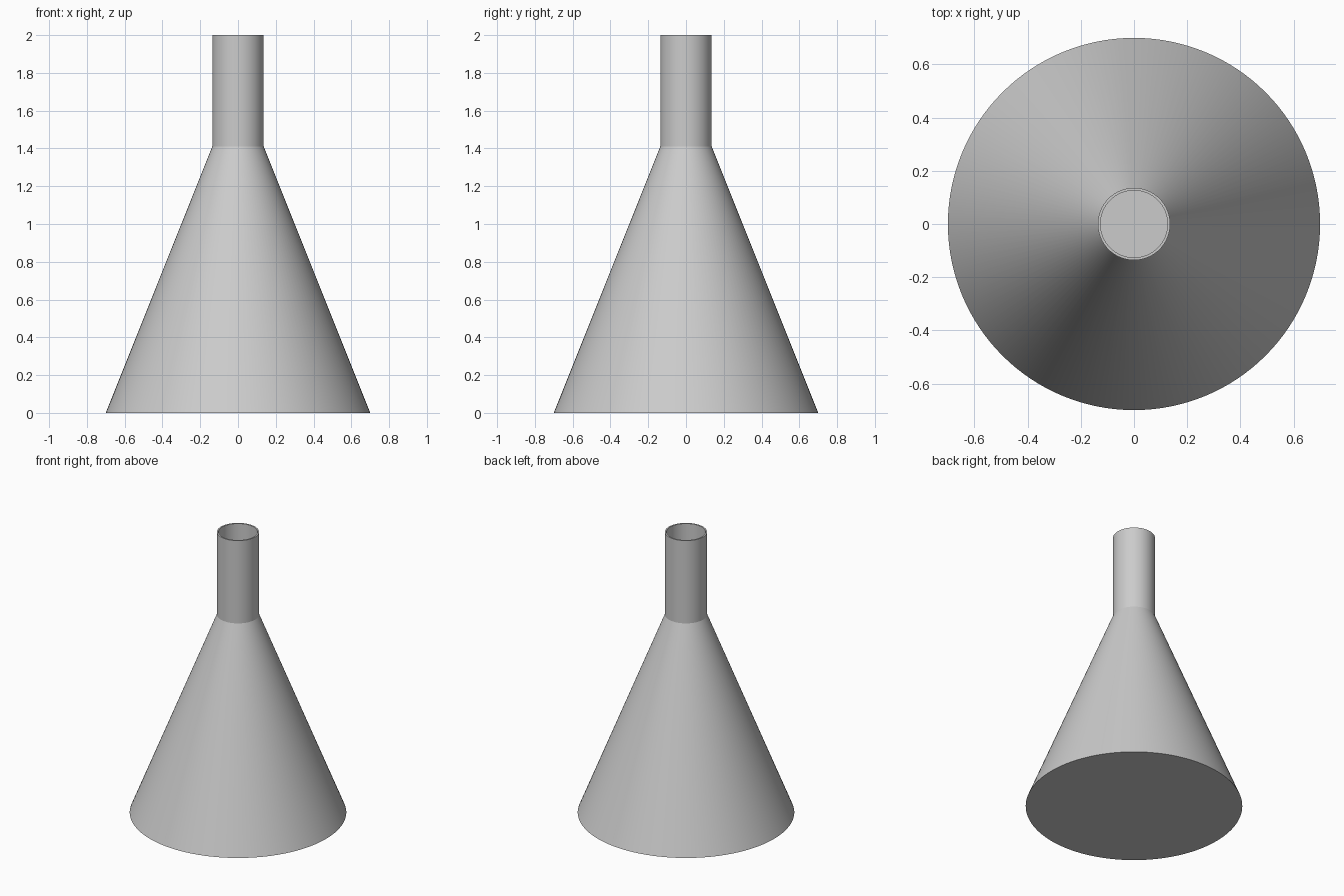
import bpy, bmesh, math

if "Cube" in bpy.data.objects:
    bpy.data.objects.remove(bpy.data.objects["Cube"])

SEGMENTS = 128
WALL = 0.01

# Closed half-section of the hollow flask: outside going up, inside going down
slant = WALL * 1.08
profile = [
    (0.0, 0.0), (0.70, 0.0), (0.136, 1.41), (0.136, 2.0),
    (0.136 - WALL, 2.0), (0.136 - WALL, 1.408),
    (0.70 - slant - WALL * 0.4, WALL), (0.0, WALL),
]

# Lathe the section around z
bm = bmesh.new()
verts = [bm.verts.new((r, 0, z)) for r, z in profile]
edges = [bm.edges.new(pair) for pair in zip(verts, verts[1:])]
bmesh.ops.spin(bm, geom=verts + edges, cent=(0, 0, 0), axis=(0, 0, 1),
               angle=math.tau, steps=SEGMENTS, use_duplicate=False)
bmesh.ops.remove_doubles(bm, verts=bm.verts, dist=1e-4)
bmesh.ops.recalc_face_normals(bm, faces=bm.faces)

mesh = bpy.data.meshes.new("conical_flask")
bm.to_mesh(mesh)
bm.free()
flask = bpy.data.objects.new("conical_flask", mesh)
bpy.context.collection.objects.link(flask)

# Smooth walls, sharp rim and base edge
bpy.context.view_layer.objects.active = flask
flask.select_set(True)
bpy.ops.object.shade_smooth_by_angle(angle=math.radians(20))
